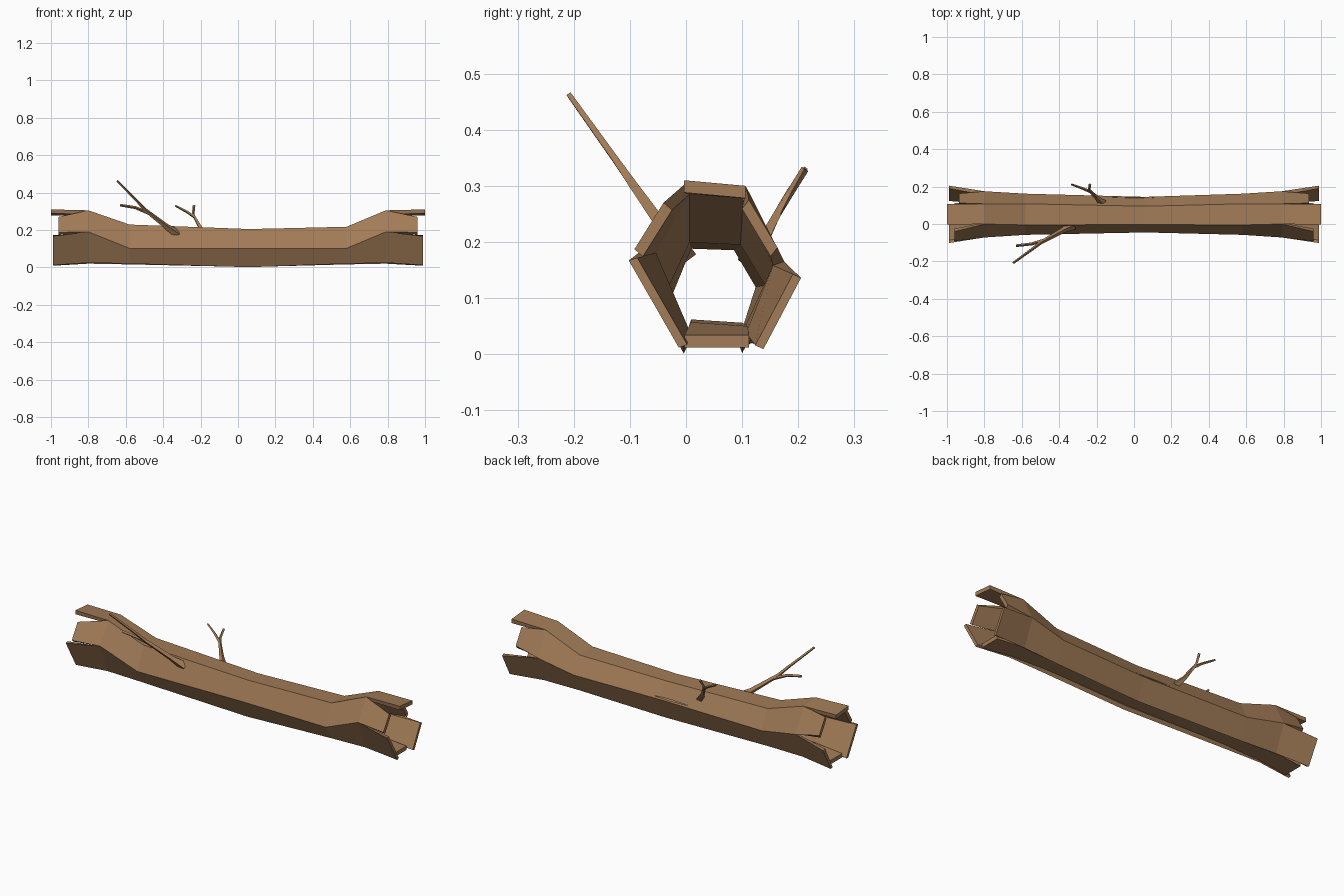
import bpy, bmesh
from mathutils import Vector

if "Cube" in bpy.data.objects:
    bpy.data.objects.remove(bpy.data.objects["Cube"])

bark = bpy.data.materials.new("bark")
bark.diffuse_color = (0.36, 0.20, 0.095, 1)
bark.use_nodes = True
bark.node_tree.nodes["Principled BSDF"].inputs["Base Color"].default_value = bark.diffuse_color


def make_object(name, bm, mat=bark):
    bmesh.ops.recalc_face_normals(bm, faces=bm.faces[:])
    me = bpy.data.meshes.new(name)
    bm.to_mesh(me)
    bm.free()
    ob = bpy.data.objects.new(name, me)
    bpy.context.collection.objects.link(ob)
    if mat:
        me.materials.append(mat)
    return ob


def inset(y, z, t):
    # move a section corner toward the hollow's centre
    d = Vector((0.055 - y, 0.125 - z)).normalized() * t
    return y + d.x, z + d.y


# Six-sided sections (y, z): top-front, front, bottom-front, bottom-back, back, top-back
middle = [(-.003, .205), (-.045, .10), (-.004, .001), (.10, .002), (.145, .118), (.095, .204)]
waist = [(-.005, .217), (-.058, .102), (-.005, .02), (.108, .016), (.162, .122), (.108, .213)]
flare = [(0, .305), (-.072, .19), (-.005, .025), (.118, .02), (.175, .165), (.108, .297)]
waist_left = [(y, z + (.012 if z > .2 else 0)) for y, z in waist]
# x, section, how far the loose bottom plank sits up inside the log
stations = [(-.80, flare, .006), (-.58, waist_left, .016), (.06, middle, .026),
            (.58, waist, .016), (.79, flare, .006)]

# Splayed plank ends: length, the two outer corners, thickness
planks = [(.96, (-.04, .27), (-.092, .187), .02),
          (.99, (-.102, .167), (-.013, .012), .016),
          (.96, (-.003, .012), (.112, .012), .022),
          (.99, (.138, .009), (.205, .136), .016),
          (.935, (.163, .19), (.112, .275), .02),
          (1.0, (.106, .30), (-.004, .31), .022)]


def end_plank(bm, sign, spec, base):
    # tapered plank end growing out of four base vertices
    length, p, q, t = spec
    mid = ((p[0] + q[0]) / 2, (p[1] + q[1]) / 2)
    c = Vector(inset(*mid, t)) - Vector(mid)
    tip = [bm.verts.new((sign * length, a[0] + c.x * k, a[1] + c.y * k))
           for a, k in ((p, 0), (q, 0), (q, 1), (p, 1))]
    for k in range(4):
        m = (k + 1) % 4
        bm.faces.new((base[k], base[m], tip[m], tip[k]))
    bm.faces.new(tip)


# Hollow log: five joined sides, open underneath
SIDES = (0, 1, 3, 4, 5)
bm = bmesh.new()
rings = []
for x, section, _ in stations:
    outer = [bm.verts.new((x, y, z)) for y, z in section]
    inner = [bm.verts.new((x, *inset(y, z, .021))) for y, z in section]
    rings.append((outer, inner))
for (oa, ia), (oc, ic) in zip(rings, rings[1:]):
    for i in SIDES:
        j = (i + 1) % 6
        bm.faces.new((oa[i], oa[j], oc[j], oc[i]))
        bm.faces.new((ia[i], ic[i], ic[j], ia[j]))
    for i in (2, 3):
        bm.faces.new((oa[i], oc[i], ic[i], ia[i]))
for sign, (outer, inner) in ((-1, rings[0]), (1, rings[-1])):
    for i in SIDES:
        j = (i + 1) % 6
        end_plank(bm, sign, planks[i], [outer[i], outer[j], inner[j], inner[i]])
log = make_object("hollow_log", bm)

# Bottom plank, sitting slightly inside the log
bm = bmesh.new()
strips = []
for x, section, lift in stations:
    (y0, z0), (y1, z1) = section[2], section[3]
    z0, z1 = z0 + lift, z1 + lift
    strips.append([bm.verts.new((x, y, z)) for y, z in
                   ((y0 + .006, z0), (y1 - .004, z1), (y1 - .008, z1 + .024), (y0 + .014, z0 + .026))])
for a, b in zip(strips, strips[1:]):
    for k in range(4):
        m = (k + 1) % 4
        bm.faces.new((a[k], a[m], b[m], b[k]))
for sign, base in ((-1, strips[0]), (1, strips[-1])):
    end_plank(bm, sign, planks[2], base)
make_object("bottom_plank", bm)

# Thin split in the back of the log
bm = bmesh.new()
layers = []
for d in (-.012, .012):
    layers.append([bm.verts.new((x, .139 + d * .86 - w * .5, .128 + d * .5 + w * .86))
                   for x, w in ((-.12, 0), (0, -.004), (.11, 0), (0, .004))])
bm.faces.new(layers[0])
bm.faces.new(layers[1])
for k in range(4):
    m = (k + 1) % 4
    bm.faces.new((layers[0][k], layers[0][m], layers[1][m], layers[1][k]))
cutter = make_object("split_cutter", bm, None)
cutter.hide_render = True
cutter.hide_viewport = True
mod = log.modifiers.new("split", 'BOOLEAN')
mod.operation = 'DIFFERENCE'
mod.solver = 'EXACT'
mod.object = cutter


def twig(name, points, sides=4):
    # tapered tube along (x, y, z, radius) points
    bm = bmesh.new()
    pos = [Vector(p[:3]) for p in points]
    loops = []
    for n, p in enumerate(points):
        t = pos[min(n + 1, len(pos) - 1)] - pos[max(n - 1, 0)]
        rot = t.to_track_quat('Z', 'Y').to_matrix().to_4x4()
        rot.translation = pos[n]
        geo = bmesh.ops.create_circle(bm, segments=sides, radius=p[3], matrix=rot)
        loops.append(geo["verts"])
    for a, b in zip(loops, loops[1:]):
        for k in range(sides):
            m = (k + 1) % sides
            bm.faces.new((a[k], a[m], b[m], b[k]))
    bm.faces.new(loops[0])
    bm.faces.new(loops[-1])
    return make_object(name, bm)


# Front branch with its fork
twig("front_branch", [(-.325, -.005, .178, .026), (-.38, -.034, .217, .015),
                      (-.50, -.10, .31, .010), (-.535, -.128, .35, .008), (-.645, -.208, .462, .006)])
twig("front_branch_fork", [(-.47, -.084, .287, .009), (-.55, -.107, .32, .008), (-.63, -.116, .333, .007)])

# Back branch with its fork
twig("back_branch", [(-.165, .108, .168, .022), (-.20, .142, .21, .012),
                     (-.232, .172, .268, .008), (-.27, .188, .295, .007), (-.335, .212, .33, .005)])
twig("back_branch_fork", [(-.222, .163, .25, .008), (-.24, .184, .285, .007), (-.235, .212, .33, .007)])
